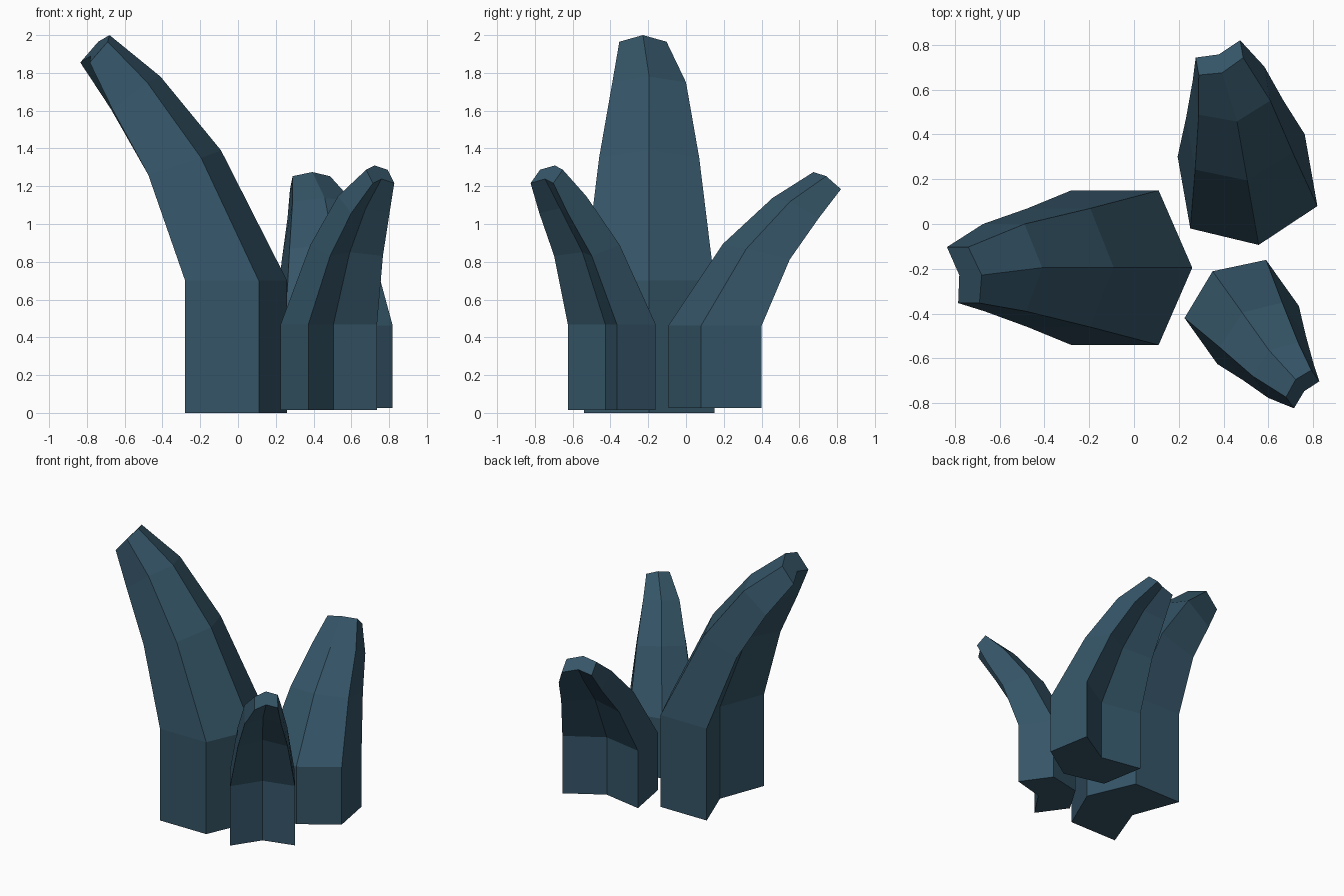
import bpy, bmesh, math
from mathutils import Matrix

if "Cube" in bpy.data.objects:
    bpy.data.objects.remove(bpy.data.objects["Cube"])

# Rings from base to tip: centre y, half width, skew, then (x, z) of
# ridge, shoulders, belly corners and the groove between them
RINGS = [
    (-0.195, 0.345, 0.00, (0.26, 0.00), (0.11, 0.00), (-0.28, 0.00), (-0.15, 0.00)),
    (-0.195, 0.345, 0.00, (0.26, 0.70), (0.11, 0.70), (-0.28, 0.70), (-0.15, 0.70)),
    (-0.195, 0.265, 0.00, (-0.09, 1.39), (-0.195, 1.35), (-0.475, 1.26), (-0.38, 1.29)),
    (-0.195, 0.195, 0.02, (-0.41, 1.78), (-0.485, 1.75), (-0.67, 1.61), (-0.605, 1.65)),
    (-0.228, 0.125, 0.20, (-0.68, 2.00), (-0.715, 1.965), (-0.81, 1.855), (-0.78, 1.89)),
]
ANCHOR = (0.11, -0.195)

mat = bpy.data.materials.new("slate_blue")
mat.diffuse_color = (0.035, 0.09, 0.135, 1)
mat.use_nodes = True
mat.node_tree.nodes["Principled BSDF"].inputs["Base Color"].default_value = mat.diffuse_color


def ring_points(yc, w, skew, ridge, shoulder, belly, groove):
    outline = [(ridge, 0), (shoulder, w), (belly, w), (groove, 0), (belly, -w), (shoulder, -w)]
    return [(p[0] - skew * d, yc + d, p[1]) for p, d in outline]


def make_spike(name, place, angle, scale_xy, scale_z):
    bm = bmesh.new()
    loops = [[bm.verts.new(p) for p in ring_points(*r)] for r in RINGS]
    # Sides between rings, then base and tip caps
    for a, b in zip(loops, loops[1:]):
        for i in range(6):
            j = (i + 1) % 6
            bm.faces.new((a[i], a[j], b[j], b[i]))
    bm.faces.new(loops[0][::-1])
    bm.faces.new(loops[-1])
    # Turn and scale about the anchor, then move into place
    bm.transform(Matrix.Translation(place)
                 @ Matrix.Rotation(math.radians(angle), 4, 'Z')
                 @ Matrix.Diagonal((scale_xy, scale_xy, scale_z, 1))
                 @ Matrix.Translation((-ANCHOR[0], -ANCHOR[1], 0)))
    bmesh.ops.recalc_face_normals(bm, faces=bm.faces)
    mesh = bpy.data.meshes.new(name)
    bm.to_mesh(mesh)
    bm.free()
    mesh.materials.append(mat)
    bpy.context.collection.objects.link(bpy.data.objects.new(name, mesh))


# One tall spike and two smaller turned copies
make_spike("tall_spike", (*ANCHOR, 0), 0, 1, 1)
make_spike("front_spike", (0.4075, -0.29, 0.015), 125.5, 0.6475, 0.6475)
make_spike("back_spike", (0.535, 0.03, 0.025), -80, 0.835, 0.625)
